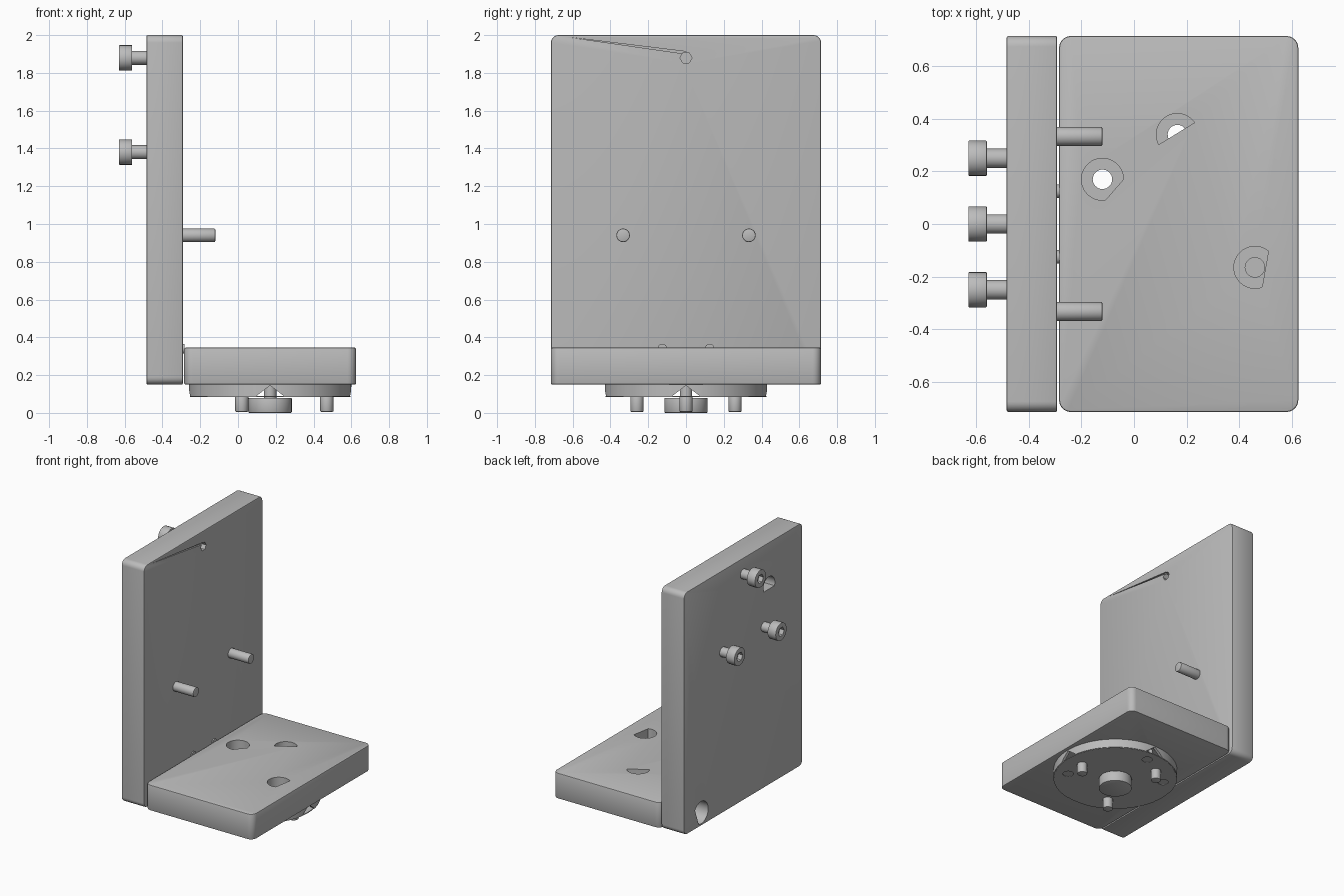
import bpy, bmesh
from math import sin, cos, radians
from mathutils import Vector

old = bpy.data.objects.get("Cube")
if old:
    bpy.data.objects.remove(old, do_unlink=True)

GREY = (0.5, 0.5, 0.5, 1)
metal = bpy.data.materials.new("plain grey metal")
metal.use_nodes = True
metal.diffuse_color = GREY
metal.node_tree.nodes["Principled BSDF"].inputs["Base Color"].default_value = GREY


def finish(name, bm):
    bmesh.ops.recalc_face_normals(bm, faces=bm.faces)
    mesh = bpy.data.meshes.new(name)
    bm.to_mesh(mesh)
    bm.free()
    mesh.materials.append(metal)
    obj = bpy.data.objects.new(name, mesh)
    bpy.context.collection.objects.link(obj)
    return obj


def arc(u, v, r, start=0, end=360, n=32):
    """Points of a circle, or of a circle cut by a chord."""
    count = n if end - start == 360 else n + 1
    angles = [radians(start + (end - start) * i / n) for i in range(count)]
    return [(u + r * cos(a), v + r * sin(a)) for a in angles]


def prism(name, points, axis, low, high, bevel=0):
    """Extrude a flat outline along an axis."""
    place = {"X": lambda u, v, w: (w, u, v),
             "Y": lambda u, v, w: (u, w, v),
             "Z": lambda u, v, w: (u, v, w)}[axis]
    bm = bmesh.new()
    base = bm.faces.new([bm.verts.new(place(u, v, low)) for u, v in points])
    out = bmesh.ops.extrude_face_region(bm, geom=[base])
    verts = [g for g in out["geom"] if isinstance(g, bmesh.types.BMVert)]
    bmesh.ops.translate(bm, verts=verts, vec=Vector(place(0, 0, high - low)))
    bmesh.ops.recalc_face_normals(bm, faces=bm.faces)
    if bevel:
        k = "XYZ".index(axis)
        rim = [e for e in bm.edges if abs(e.verts[0].co[k] - e.verts[1].co[k]) < 1e-5]
        bmesh.ops.bevel(bm, geom=rim, offset=bevel, segments=2, affect="EDGES", profile=0.5)
    return finish(name, bm)


def rounded(u0, u1, v0, v1, r):
    """Rectangle outline with round corners."""
    pts = []
    for i, (u, v) in enumerate([(u1 - r, v1 - r), (u0 + r, v1 - r),
                                (u0 + r, v0 + r), (u1 - r, v0 + r)]):
        pts += arc(u, v, r, i * 90, i * 90 + 90, 6)
    return pts


def cut(obj, *cutters):
    bpy.context.view_layer.objects.active = obj
    for c in cutters:
        c.hide_render = True
        mod = obj.modifiers.new("cut", "BOOLEAN")
        mod.operation, mod.solver, mod.object = "DIFFERENCE", "EXACT", c
        bpy.ops.object.modifier_apply(modifier=mod.name)
        bpy.data.objects.remove(c, do_unlink=True)


# Main plates
upright = prism("upright_plate", rounded(-0.715, 0.715, 0.15, 2.0, 0.04), "X", -0.485, -0.292, 0.007)
base = prism("base_plate", rounded(-0.285, 0.625, -0.715, 0.715, 0.045), "Z", 0.15, 0.345, 0.007)

# Upright plate: bolt hole, clearance holes and the shallow slit near the top
cut(upright,
    prism("cutter", arc(0, 1.88, 0.032, n=6), "X", -0.4, -0.2),
    prism("cutter", arc(-0.31, 1.67, 0.07, -20, 200), "X", -0.6, -0.37),
    prism("cutter", arc(0.51, 0.25, 0.085, 30, 290), "X", -0.6, -0.37),
    prism("cutter", [(-0.63, 1.99), (0, 1.9), (0, 1.913)], "X", -0.305, -0.2))

# Base plate: counterbored holes, each clipped by a chord
CX = 0.17
HOLES = [(-0.12, 0.17, 0, 278), (0.165, 0.34, 35, 208), (0.46, -0.165, 50, 290)]
for i, (x, y, a, b) in enumerate(HOLES):
    inner = arc(x, y, 0.037, a, b) if i == 1 else arc(x, y, 0.037)
    cut(base,
        prism("cutter", arc(x, y, 0.08, a, b), "Z", 0.235, 0.5),
        prism("cutter", inner, "Z", 0.17 if i == 2 else 0.1, 0.3))

# Turntable flange: notched rim wall and a thin face
rim = prism("flange_rim", arc(CX, 0, 0.43, n=64), "Z", 0.086, 0.15)
notch = [(-0.085, 0.08), (0.085, 0.08), (0, 0.145)]
cut(rim,
    prism("cutter", arc(CX, 0, 0.41, n=64), "Z", 0, 0.3),
    prism("cutter", notch, "X", -1, 1),
    prism("cutter", [(u + CX, v) for u, v in notch], "Y", -1, 1))
face = prism("flange_face", arc(CX, 0, 0.425, n=64), "Z", 0.084, 0.09)
cut(face, *[prism("cutter", arc(x, y, 0.037), "Z", 0, 0.2) for x, y, a, b in HOLES])

# Hub, neck and drive pins under the flange
prism("hub", arc(CX, 0, 0.115, n=40), "Z", 0, 0.08, 0.006)
prism("hub_neck", arc(CX, 0, 0.033), "Z", 0.07, 0.152)
for i in range(3):
    t = radians(120 * i)
    prism(f"drive_pin_{i + 1}", arc(CX + 0.3 * cos(t), 0.3 * sin(t), 0.035, n=20), "Z", 0.006, 0.088, 0.004)

# Dowel pins and small screw tips on the inner side
for side, s in (("left", 1), ("right", -1)):
    prism(f"dowel_pin_{side}", arc(0.333 * s, 0.94, 0.036, n=20), "X", -0.35, -0.12, 0.006)
    prism(f"screw_tip_{side}", arc(0.125 * s, 0.34, 0.026, n=16), "X", -0.3, -0.284)

# Socket head bolts on the outer side
for i, (y, z) in enumerate([(0, 1.88), (0.25, 1.38), (-0.25, 1.38)]):
    prism(f"bolt_shank_{i + 1}", arc(y, z, 0.037, n=20), "X", -0.57, -0.45)
    head = prism(f"bolt_head_{i + 1}", arc(y, z, 0.067, n=24), "X", -0.63, -0.56, 0.003)
    cut(head, prism("cutter", arc(y, z, 0.035, n=6), "X", -0.7, -0.595))

# Smooth round walls, keep edges sharp
bpy.ops.object.select_all(action="DESELECT")
for obj in bpy.context.collection.objects:
    if obj.type == "MESH" and metal.name in obj.data.materials:
        obj.select_set(True)
        bpy.context.view_layer.objects.active = obj
bpy.ops.object.shade_smooth_by_angle(angle=radians(30))
